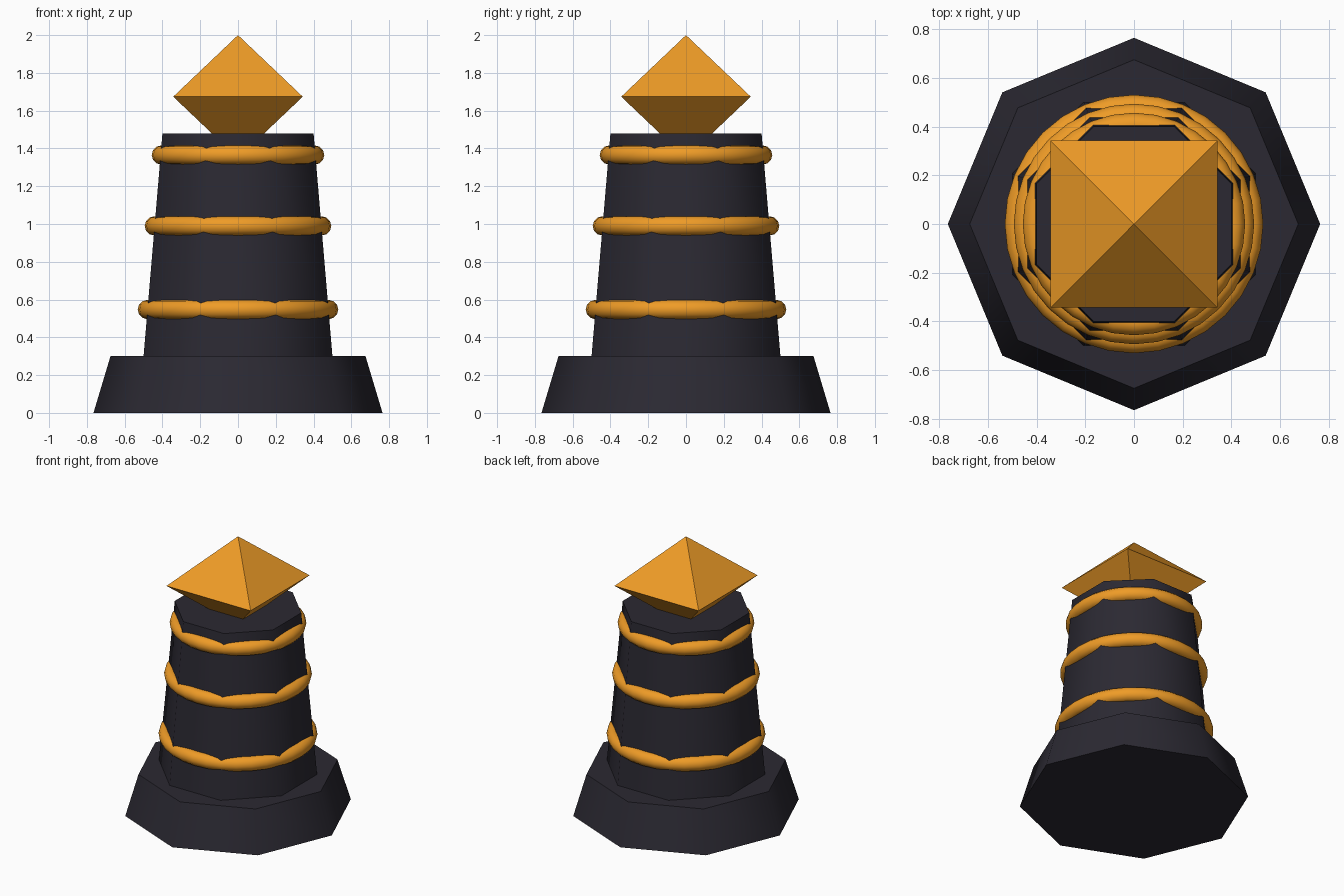
import bpy
from math import pi, cos, radians

if "Cube" in bpy.data.objects:
    bpy.data.objects.remove(bpy.data.objects["Cube"])


def material(name, color):
    m = bpy.data.materials.new(name)
    m.diffuse_color = color
    m.use_nodes = True
    m.node_tree.nodes["Principled BSDF"].inputs["Base Color"].default_value = m.diffuse_color
    return m


dark = material("dark_stone", (0.024, 0.022, 0.032, 1))
gold = material("gold", (0.86, 0.33, 0.02, 1))


def finish(name, mat, smooth=True):
    ob = bpy.context.object
    ob.name = name
    ob.data.materials.append(mat)
    if smooth:
        bpy.ops.object.shade_smooth_by_angle(angle=radians(50))
    return ob


def frustum(name, mat, sides, r1, r2, z1, z2, turn=0, smooth=True):
    bpy.ops.mesh.primitive_cone_add(vertices=sides, radius1=r1, radius2=r2,
                                    depth=z2 - z1, location=(0, 0, (z1 + z2) / 2),
                                    rotation=(0, 0, turn))
    return finish(name, mat, smooth)


# Octagonal plinth, corners on the axes
frustum("base", dark, 8, 0.765, 0.675, 0, 0.3)

# Tapered octagonal tower, flats on the axes
k = 1 / cos(pi / 8)
frustum("tower", dark, 8, 0.5 * k, 0.4 * k, 0.3, 1.48, pi / 8)

# Gold rings
for i, (z, r) in enumerate([(0.547, 0.48), (0.99, 0.443), (1.365, 0.406)]):
    bpy.ops.mesh.primitive_torus_add(major_radius=r, minor_radius=0.051,
                                     major_segments=32, minor_segments=12,
                                     location=(0, 0, z))
    finish(f"ring_{i + 1}", gold)

# Square bipyramid crystal, its lower tip sunk into the tower
bpy.ops.mesh.primitive_cone_add(vertices=4, radius1=0.343 * 2 ** 0.5, radius2=0,
                                depth=0.326, end_fill_type='NOTHING',
                                location=(0, 0, 1.837), rotation=(0, 0, pi / 4))
upper = finish("crystal", gold, False)
mirror = upper.modifiers.new("lower_half", 'MIRROR')
mirror.use_axis = (False, False, True)
# Mirror about the crystal's widest level
helper = bpy.data.objects.new("mirror_level", None)
helper.location = (0, 0, 1.674)
helper.rotation_euler = (0, 0, pi / 4)
helper.hide_render = True
bpy.context.collection.objects.link(helper)
mirror.mirror_object = helper
